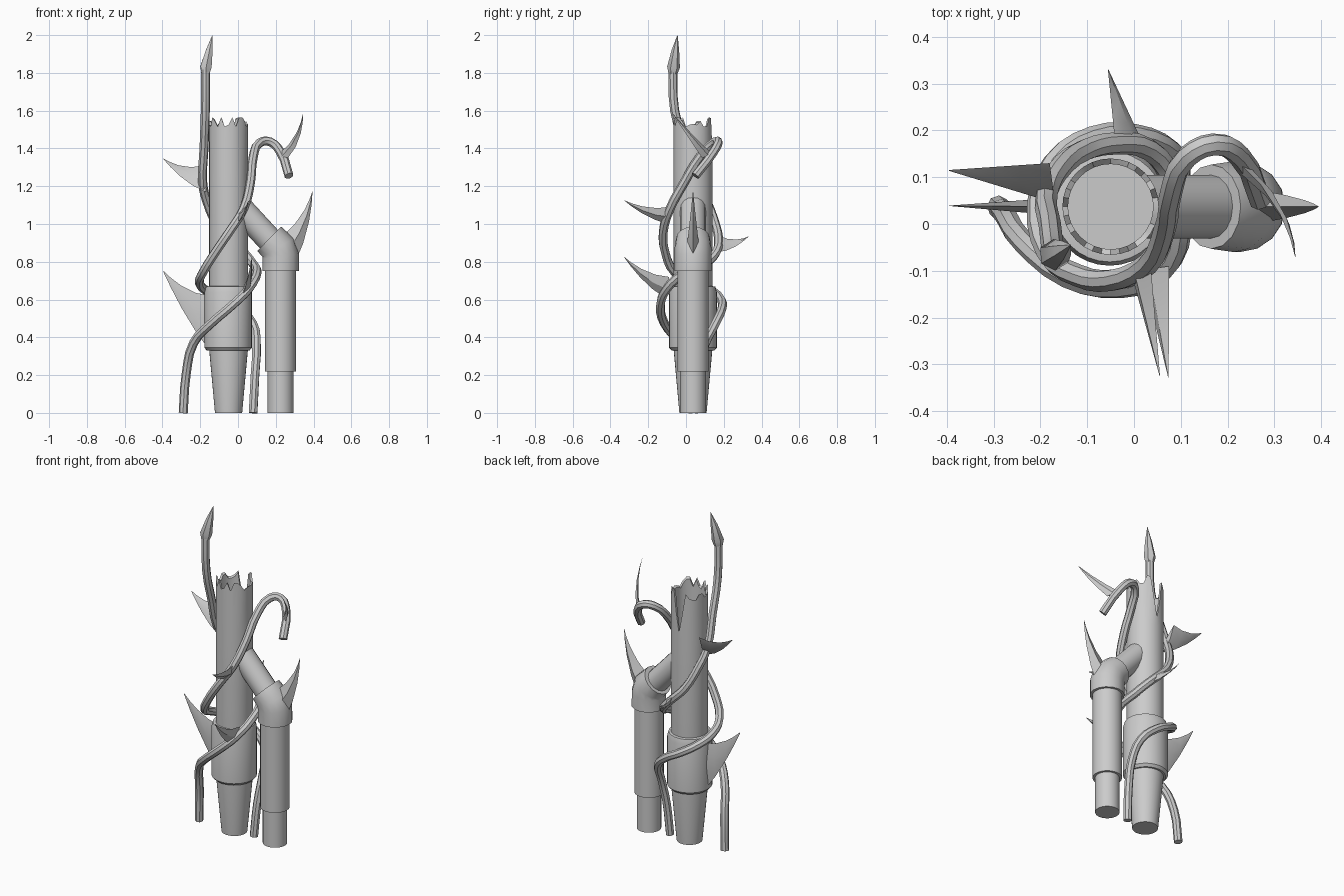
import bpy, bmesh, random
from math import sin, cos, pi, radians
from mathutils import Vector

if "Cube" in bpy.data.objects:
    bpy.data.objects.remove(bpy.data.objects["Cube"])

random.seed(7)
Y = 0.037          # shared depth of both pipes


def finish(ob, angle=35):
    bpy.ops.object.select_all(action='DESELECT')
    ob.select_set(True)
    bpy.context.view_layer.objects.active = ob
    if ob.type == 'CURVE':
        bpy.ops.object.convert(target='MESH')
        ob = bpy.context.object
    bpy.ops.object.shade_smooth_by_angle(angle=radians(angle))
    return ob


def mesh_object(name, bm, angle=35):
    bmesh.ops.recalc_face_normals(bm, faces=bm.faces)
    me = bpy.data.meshes.new(name)
    bm.to_mesh(me)
    bm.free()
    ob = bpy.data.objects.new(name, me)
    bpy.context.collection.objects.link(ob)
    return finish(ob, angle)


def lathe(name, cx, profile, seg=32):
    """Revolve (radius, z) pairs; z may be a list with one height per side."""
    bm = bmesh.new()
    rings = []
    for r, z in profile:
        rings.append([bm.verts.new((cx + r * cos(2 * pi * i / seg),
                                    Y + r * sin(2 * pi * i / seg),
                                    z[i] if isinstance(z, list) else z))
                      for i in range(seg)])
    for a, b in zip(rings, rings[1:]):
        for i in range(seg):
            j = (i + 1) % seg
            bm.faces.new((a[i], a[j], b[j], b[i]))
    bm.faces.new(rings[0][::-1])
    bm.faces.new(rings[-1])
    return mesh_object(name, bm)


def tube(name, pts, radius, radii=None, smooth=True, sides=2):
    """Round tube along a path, optionally with a radius per point."""
    cu = bpy.data.curves.new(name, 'CURVE')
    cu.dimensions = '3D'
    cu.bevel_depth = radius
    cu.bevel_resolution = sides
    cu.use_fill_caps = True
    cu.resolution_u = 3
    sp = cu.splines.new('BEZIER' if smooth else 'POLY')
    grid = sp.bezier_points if smooth else sp.points
    grid.add(len(pts) - 1)
    for i, p in enumerate(pts):
        if smooth:
            grid[i].co = p
            grid[i].handle_left_type = grid[i].handle_right_type = 'AUTO'
        else:
            grid[i].co = (*p, 1)
        grid[i].radius = radii[i] / radius if radii else 1
    ob = bpy.data.objects.new(name, cu)
    bpy.context.collection.objects.link(ob)
    return finish(ob, 40)


def thorn(name, lo, hi, tip, sag, thick):
    """Curved blade with a diamond section, tapering from edge lo-hi to tip."""
    lo, hi, tip, sag = map(Vector, (lo, hi, tip, sag))
    side = (hi - lo).cross(tip - (lo + hi) / 2).normalized()
    bm = bmesh.new()
    rings = []
    for t in (0, 0.3, 0.6, 0.82, 0.98):
        bend = sag * 4 * t * (1 - t)
        a, b = lo.lerp(tip, t) + bend, hi.lerp(tip, t) + bend
        m, w = (a + b) / 2, side * thick * (1 - t)
        rings.append([bm.verts.new(p) for p in (a, m + w, b, m - w)])
    for r, s in zip(rings, rings[1:]):
        for i in range(4):
            j = (i + 1) % 4
            bm.faces.new((r[i], r[j], s[j], s[i]))
    bm.faces.new(rings[0])
    bm.faces.new(rings[-1])
    return mesh_object(name, bm, 30)


# Main pipe: tapered foot, shaft, broken rim with one deep crack, inner floor
rim = [random.choice((1.515, 1.525, 1.53, 1.545, 1.565)) for _ in range(32)]
rim[6:11] = [1.56, 1.43, 1.31, 1.42, 1.55]
inner = [z - 0.008 for z in rim]
lathe("main_pipe", -0.05, [(0.072, 0), (0.103, 0.34), (0.103, 1.25),
                           (0.103, rim), (0.091, inner), (0.091, 1.25)])
lathe("main_collar", -0.052, [(0.095, 0.33), (0.113, 0.33), (0.126, 0.345),
                              (0.126, 0.64), (0.118, 0.668), (0.095, 0.672)])

# Side pipe: foot, sleeve, mitred elbow and branch into the main pipe
lathe("side_pipe", 0.225, [(0.068, 0), (0.068, 0.22), (0.082, 0.22), (0.082, 0.76)])
tube("side_elbow", [(0.226, Y, 0.75), (0.226, Y, 0.83), (0.213, Y, 0.875),
                    (0.165, Y, 0.922)], 0.096, [0.097, 0.097, 0.097, 0.09], False, 6)
tube("side_branch", [(0.2, Y, 0.88), (-0.03, Y, 1.13)], 0.068, None, False, 6)

# Two vines winding round the main pipe
tube("tall_vine", [
    (-0.29, Y, 0), (-0.275, 0.02, 0.2), (-0.235, -0.04, 0.37), (-0.14, -0.115, 0.475),
    (-0.03, -0.135, 0.57), (0.06, -0.1, 0.66), (0.1, -0.01, 0.74), (0.078, 0.1, 0.79),
    (0.03, 0.16, 0.85), (-0.04, 0.172, 0.92), (-0.105, 0.158, 0.99), (-0.165, 0.11, 1.12),
    (-0.187, 0.06, 1.22), (-0.18, 0, 1.4), (-0.173, -0.06, 1.6), (-0.172, -0.07, 1.82)], 0.024)
tube("hooked_vine", [
    (0.08, 0.04, 0), (0.09, 0.06, 0.2), (0.098, 0.1, 0.36), (0.08, 0.155, 0.47),
    (0.0, 0.19, 0.55), (-0.09, 0.185, 0.6), (-0.172, 0.13, 0.65), (-0.205, 0.04, 0.69),
    (-0.185, -0.06, 0.745), (-0.12, -0.11, 0.85), (-0.045, -0.12, 0.96), (0.03, -0.085, 1.08),
    (0.066, -0.01, 1.22), (0.08, 0.07, 1.35), (0.115, 0.145, 1.43), (0.17, 0.17, 1.435),
    (0.225, 0.145, 1.38), (0.27, 0.05, 1.255)], 0.024)

# Pointed bud on top of the tall vine
tube("vine_bud", [(-0.172, -0.07, 1.79), (-0.17, -0.066, 1.83), (-0.152, -0.056, 1.92),
                  (-0.135, -0.045, 2.0)], 0.03, [0.022, 0.034, 0.02, 0.001], False, 1)

# Thorns
thorn("collar_thorn", (-0.15, Y, 0.33), (-0.15, Y, 0.62), (-0.4, 0.039, 0.757), (0, 0, -0.03), 0.02)
thorn("elbow_thorn", (0.3, Y, 0.79), (0.24, Y, 0.94), (0.395, Y, 1.18), (0.02, 0, -0.01), 0.035)
thorn("left_thorn", (-0.17, 0.045, 1.17), (-0.18, 0.13, 1.31), (-0.4, 0.115, 1.35), (0, 0, -0.025), 0.015)
thorn("hook_thorn", (0.265, 0.085, 1.35), (0.215, 0.14, 1.37), (0.345, -0.075, 1.59), (0.02, 0.01, -0.015), 0.012)
thorn("upper_front_thorn", (-0.01, -0.09, 1.0), (0.035, -0.08, 1.09), (0.056, -0.33, 1.127), (0, 0, -0.02), 0.018)
thorn("lower_front_thorn", (0.02, -0.11, 0.61), (0.075, -0.09, 0.72), (0.074, -0.332, 0.83), (0, 0, -0.025), 0.018)
thorn("back_thorn", (0.025, 0.16, 0.85), (-0.04, 0.17, 0.94), (-0.056, 0.333, 0.935), (0, 0, -0.02), 0.015)
